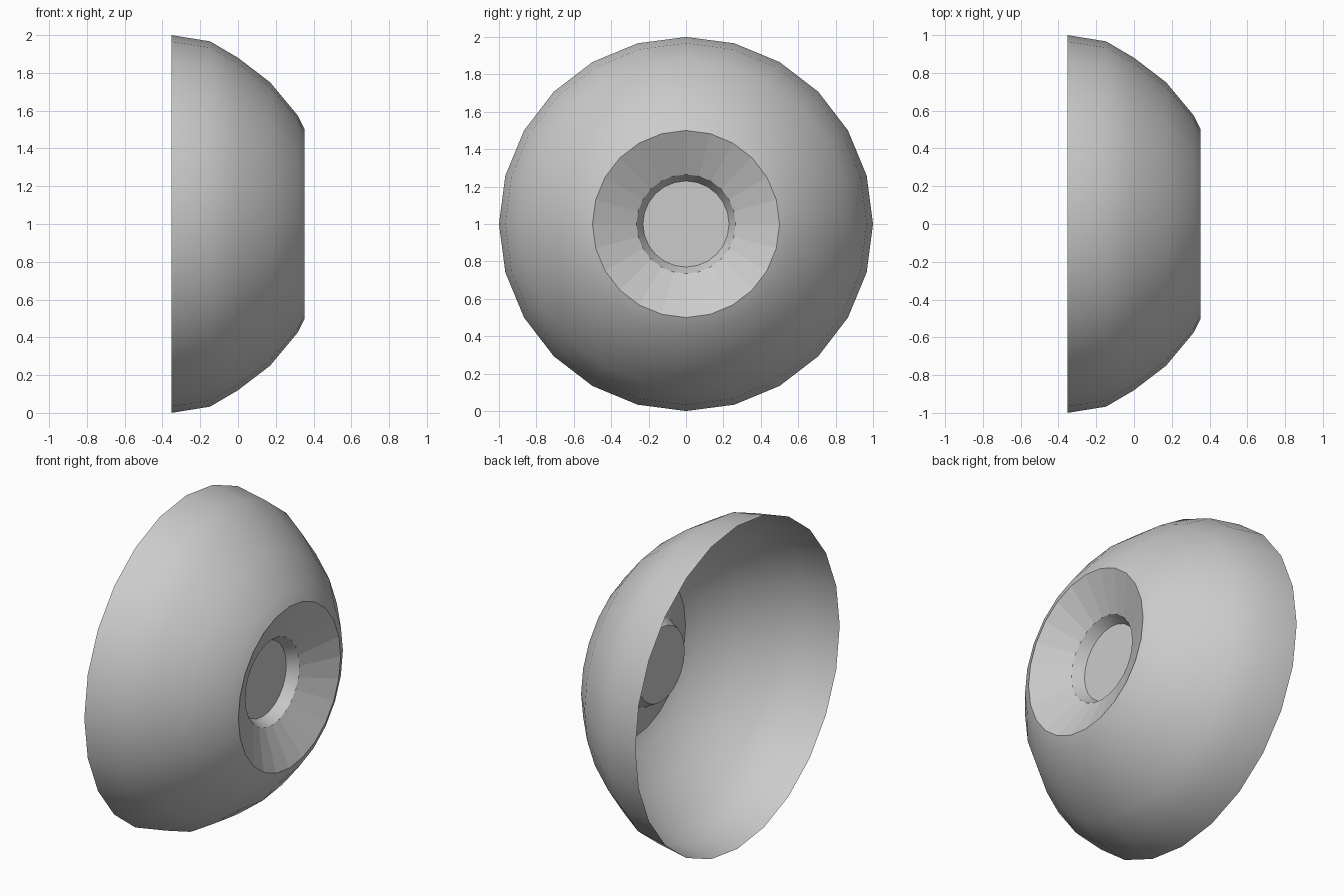
import bpy, bmesh, math

if "Cube" in bpy.data.objects:
    bpy.data.objects.remove(bpy.data.objects["Cube"])

SIDES = 24
CENTRE_Z = 1.0


def revolve(name, profile, cap_end=False, smooth=True):
    """Turn (x, radius) points around the x axis; optionally cap the last ring."""
    bm = bmesh.new()
    rings = []
    for x, r in profile:
        angles = [2 * math.pi * i / SIDES for i in range(SIDES)]
        rings.append([bm.verts.new((x, r * math.cos(a), r * math.sin(a)))
                      for a in angles])
    for a, b in zip(rings, rings[1:]):
        for i in range(SIDES):
            j = (i + 1) % SIDES
            f = bm.faces.new((a[i], a[j], b[j], b[i]))
            f.smooth = smooth
    if cap_end:
        bm.faces.new(rings[-1])
    mesh = bpy.data.meshes.new(name)
    bm.to_mesh(mesh)
    bm.free()
    obj = bpy.data.objects.new(name, mesh)
    obj.location.z = CENTRE_Z
    bpy.context.collection.objects.link(obj)
    return obj


# Open thin bowl, wide rim facing -x
revolve("bowl_shell", [(-0.353, 1.0), (-0.148, 0.967), (0.0, 0.88),
                       (0.17, 0.75), (0.316, 0.575), (0.353, 0.5)])

# Faceted conical recess sinking in from the narrow end
revolve("recess_cone", [(0.353, 0.5), (0.235, 0.265)], smooth=False)

# Central well with a flat floor
well = revolve("centre_well", [(0.235, 0.265), (0.17, 0.23)], cap_end=True)
bpy.context.view_layer.objects.active = well
well.select_set(True)
bpy.ops.object.shade_smooth_by_angle(angle=math.radians(35))
